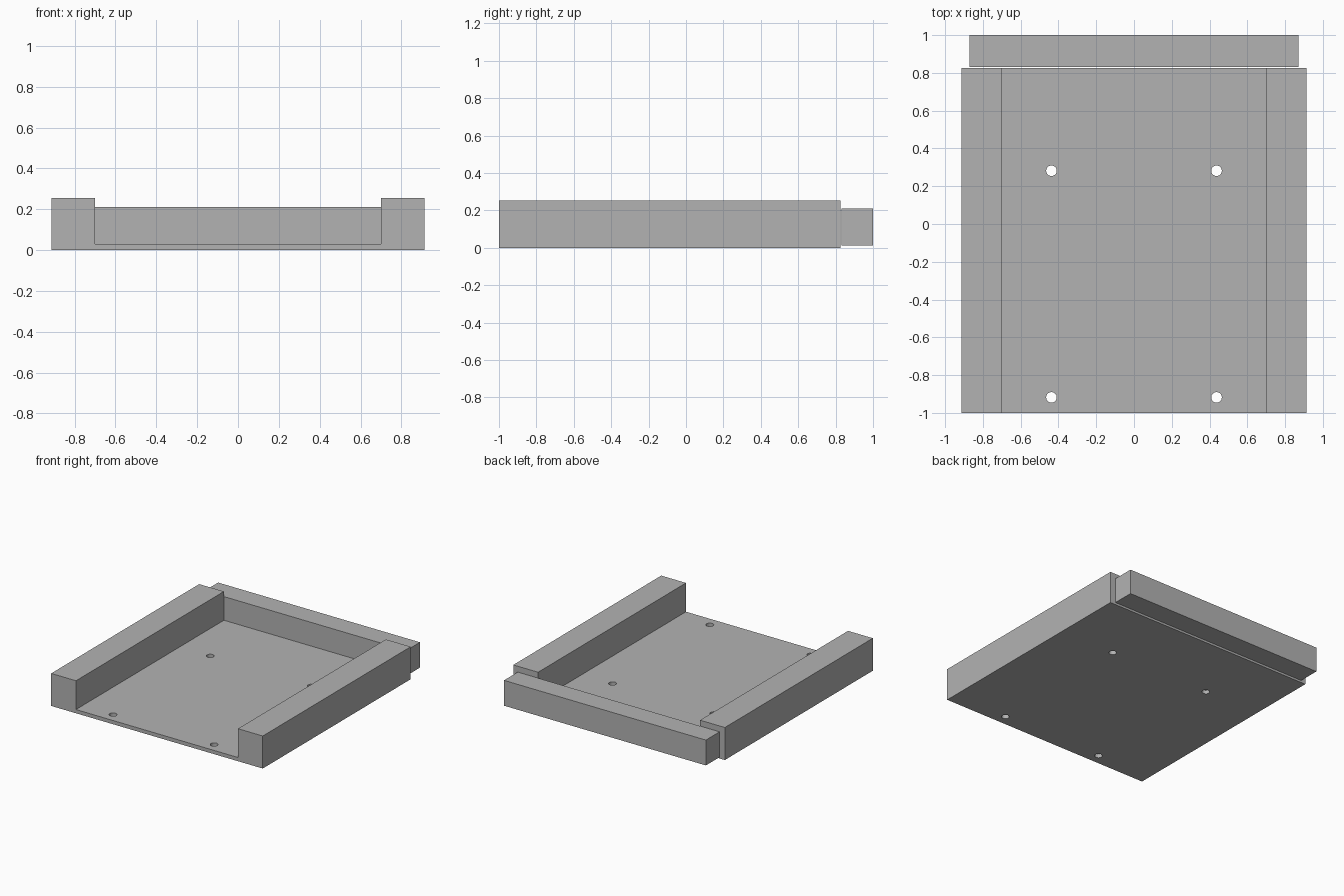
import bpy
import bmesh
from mathutils import Vector

cube = bpy.data.objects.get("Cube")
if cube:
    bpy.data.objects.remove(cube, do_unlink=True)

# Single flat grey
GREY = (0.45, 0.45, 0.45, 1)
grey = bpy.data.materials.new("plain grey")
grey.use_nodes = True
grey.diffuse_color = GREY
grey.node_tree.nodes["Principled BSDF"].inputs["Base Color"].default_value = GREY


def extrude_profile(name, profile, y0, y1):
    """Extrude an x/z outline along y into a solid part."""
    bm = bmesh.new()
    face = bm.faces.new([bm.verts.new((x, y0, z)) for x, z in profile])
    result = bmesh.ops.extrude_face_region(bm, geom=[face])
    moved = [g for g in result["geom"] if isinstance(g, bmesh.types.BMVert)]
    bmesh.ops.translate(bm, verts=moved, vec=Vector((0, y1 - y0, 0)))
    bmesh.ops.recalc_face_normals(bm, faces=bm.faces)
    mesh = bpy.data.meshes.new(name)
    bm.to_mesh(mesh)
    bm.free()
    mesh.materials.append(grey)
    obj = bpy.data.objects.new(name, mesh)
    bpy.context.collection.objects.link(obj)
    return obj


# Tray: floor and two side rails as one U-shaped section
WIDTH, INNER, RAIL_TOP, FLOOR_TOP = 0.914, 0.70, 0.254, 0.029
right_half = [(WIDTH, 0), (WIDTH, RAIL_TOP), (INNER, RAIL_TOP), (INNER, FLOOR_TOP)]
left_half = [(-x, z) for x, z in reversed(right_half)]
tray = extrude_profile("tray", right_half + left_half, -1, 0.826)

# Back bar, slightly narrower and raised off the ground
BAR = 0.872
extrude_profile("back_bar", [(-BAR, 0.013), (BAR, 0.013), (BAR, 0.211), (-BAR, 0.211)],
                0.831, 1)

# Four screw holes through the floor
for x in (-0.437, 0.437):
    for y in (-0.918, 0.282):
        bpy.ops.mesh.primitive_cylinder_add(vertices=32, radius=0.028, depth=0.2,
                                            location=(x, y, 0))
        cutter = bpy.context.object
        cutter.name = "hole_cutter"
        cutter.hide_render = True
        cutter.data.materials.append(grey)
        drill = tray.modifiers.new("screw hole", "BOOLEAN")
        drill.operation = "DIFFERENCE"
        drill.solver = "EXACT"
        drill.object = cutter
        bpy.context.view_layer.objects.active = tray
        bpy.ops.object.modifier_apply(modifier=drill.name)
        bpy.data.objects.remove(cutter, do_unlink=True)
